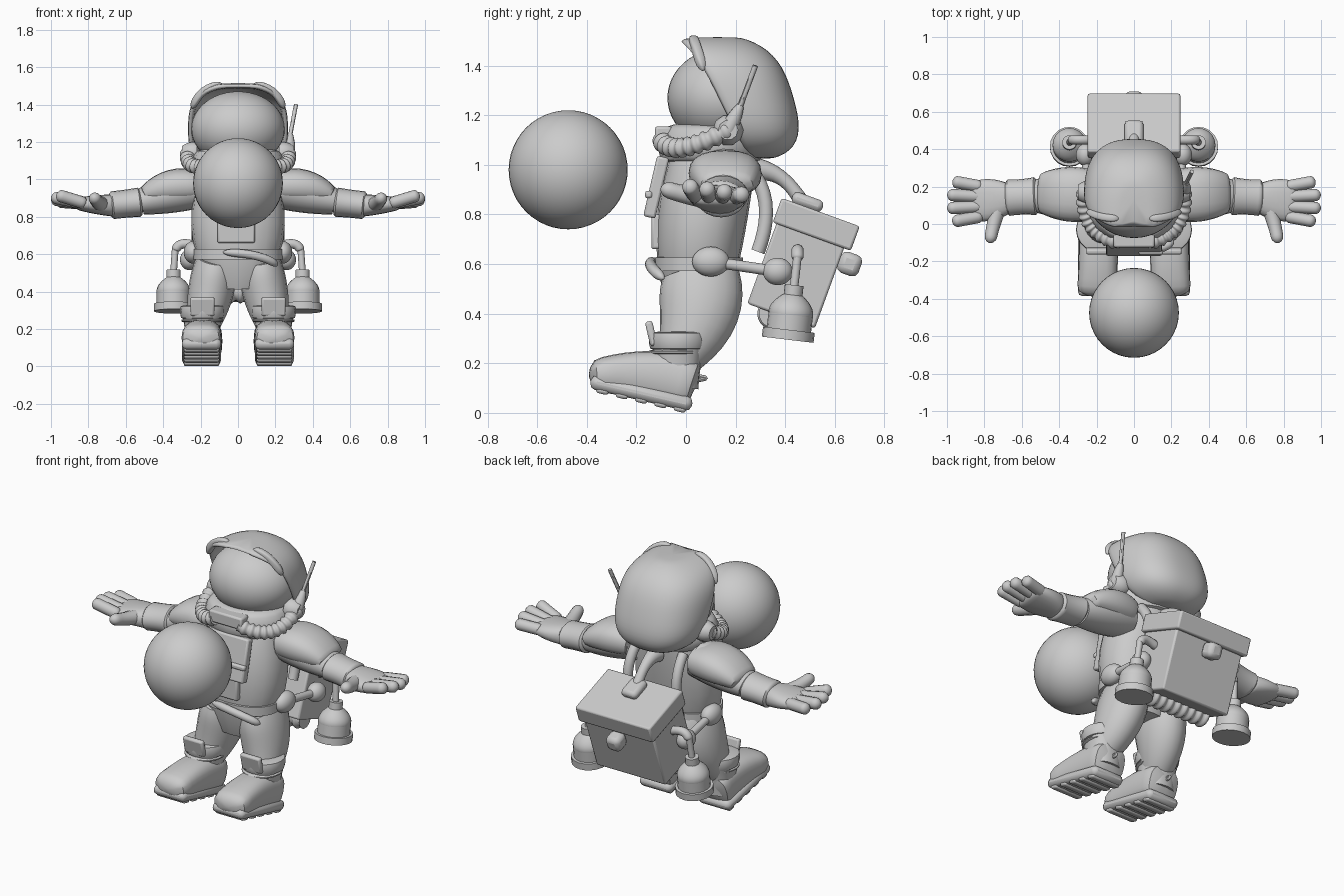
import bpy, bmesh, math
from mathutils import Vector, Matrix

if "Cube" in bpy.data.objects:
    bpy.data.objects.remove(bpy.data.objects["Cube"])

grey = bpy.data.materials.new("plain grey")
grey.use_nodes = True
colour = (0.6, 0.6, 0.6, 1)
grey.diffuse_color = colour
grey.node_tree.nodes["Principled BSDF"].inputs["Base Color"].default_value = colour

X, Y, Z = Vector((1, 0, 0)), Vector((0, 1, 0)), Vector((0, 0, 1))


def finish(name, bm, mirror=False, bevel=None, thickness=None):
    """Turn a bmesh into a smooth shaded object with its modifiers."""
    bmesh.ops.recalc_face_normals(bm, faces=bm.faces)
    mesh = bpy.data.meshes.new(name)
    bm.to_mesh(mesh)
    bm.free()
    mesh.materials.append(grey)
    part = bpy.data.objects.new(name, mesh)
    bpy.context.collection.objects.link(part)
    bpy.ops.object.select_all(action="DESELECT")
    part.select_set(True)
    bpy.context.view_layer.objects.active = part
    bpy.ops.object.shade_smooth_by_angle(angle=math.radians(45))
    if thickness:
        solidify = part.modifiers.new("thickness", "SOLIDIFY")
        solidify.thickness, solidify.offset = thickness, -1
        part.modifiers.new("smooth", "SUBSURF")
    if bevel:
        rounding = part.modifiers.new("rounding", "BEVEL")
        rounding.width, rounding.segments = bevel, 2
    if mirror:
        part.modifiers.new("mirror", "MIRROR")


def through(values, t):
    """Quadratic curve passing through a start, a middle and an end value."""
    start, middle, end = values
    return (start * (1 - t) * (1 - 2 * t) + middle * 4 * t * (1 - t) + end * t * (2 * t - 1))


def rounded(value, power):
    """Squarer sine or cosine value for superellipse outlines."""
    return math.copysign(abs(value) ** (2 / power), value)


def sweep(name, path, width, depth=None, up=Y, cap=None, power=2, ridges=0, sides=20, mirror=False):
    """Loft rounded rings along a path of two or three points."""
    path = [Vector(p) for p in path]
    if len(path) == 2:
        path.insert(1, (path[0] + path[1]) / 2)
    depth = depth or width
    width, depth = [w if isinstance(w, tuple) else (w, w, w) for w in (width, depth)]
    steps = ridges * 6 or 14
    bm = bmesh.new()
    rings = []
    for i in range(steps + 1):
        t = i / steps if ridges else (1 - math.cos(math.pi * i / steps)) / 2
        centre = through(path, t)
        tangent = through(path, t + 0.01) - through(path, t - 0.01)
        side = up.cross(tangent).normalized()
        other = tangent.cross(side).normalized()
        swell = 1 + 0.14 * math.sin(math.tau * ridges * t)
        if cap:
            inset = 1 - min(1, min(t, 1 - t) / cap)
            swell *= max(0.15, math.sqrt(1 - inset ** 2))
        ring = []
        for k in range(sides):
            angle = math.tau * k / sides
            across = side * rounded(math.cos(angle), power) * through(width, t)
            along = other * rounded(math.sin(angle), power) * through(depth, t)
            ring.append(bm.verts.new(centre + (across + along) * swell))
        rings.append(ring)
    for low, high in zip(rings, rings[1:]):
        for k in range(sides):
            bm.faces.new((low[k], low[k - 1], high[k - 1], high[k]))
    bm.faces.new(rings[0])
    bm.faces.new(rings[-1])
    finish(name, bm, mirror)


def ball(name, centre, radii, mirror=False):
    bm = bmesh.new()
    place = Matrix.Translation(centre) @ Matrix.Diagonal((*radii, 1))
    bmesh.ops.create_uvsphere(bm, u_segments=40, v_segments=24, radius=1, matrix=place)
    finish(name, bm, mirror)


def box(name, centre, size, tilt=0, bevel=0.01, mirror=False):
    bm = bmesh.new()
    place = (Matrix.Translation(centre) @ Matrix.Rotation(math.radians(tilt), 4, "X")
             @ Matrix.Diagonal((*size, 1)))
    bmesh.ops.create_cube(bm, size=1, matrix=place)
    finish(name, bm, mirror, bevel=bevel)


def helmet_shell(rows=12, columns=20):
    """Boxy egg-shaped shell whose open front edge sweeps forward to a peak at the crown."""
    bm = bmesh.new()
    grid = []
    for i in range(rows + 1):
        u = 0.98 * math.sin(math.pi * (i / rows - 0.5))
        girth = (1 - abs(u) ** 3) ** 0.4
        front = 0.13 - 0.12 * u - 0.04 * max(0, u) ** 4
        back = 0.2 + 0.235 * girth - 0.07 * u
        row = []
        for k in range(columns + 1):
            angle = math.pi * k / columns
            x = 0.27 * girth * rounded(math.cos(angle), 2.5)
            y = front + (back - front) * rounded(math.sin(angle), 2.6)
            row.append(bm.verts.new((x, y, 1.27 + u / 4)))
        grid.append(row)
    for low, high in zip(grid, grid[1:]):
        for k in range(columns):
            bm.faces.new((low[k], low[k + 1], high[k + 1], high[k]))
    bm.faces.new(grid[0])
    bm.faces.new(grid[-1])
    finish("helmet_shell", bm, thickness=0.03)


# Floating ball
ball("floating_ball", (0, -0.475, 0.98), (0.24, 0.24, 0.24))

# Helmet with visor and raised brim
ball("visor", (0, 0.15, 1.27), (0.25, 0.225, 0.2))
helmet_shell()
sweep("brim_ridge", [(0.08, 0.03, 1.505), (0.18, 0.04, 1.475), (0.245, 0.07, 1.38)],
      width=0.02, up=Z, cap=0.2, power=3, mirror=True)

# Ear units, breathing hoses, chin block and antenna
ear = Vector((0.27, 0.17, 1.14))
sweep("ear_unit", [ear - X * 0.05, ear + X * 0.03], width=(0.06, 0.06, 0.04), up=Z, sides=10, mirror=True)
sweep("breathing_hose", [ear, (0.23, -0.01, 1.07), (0.08, -0.1, 1.1)],
      width=0.036, up=Z, ridges=10, mirror=True)
box("chin_block", (0, -0.09, 1.12), (0.22, 0.07, 0.07))
antenna_joint = ear + Vector((0.01, 0.05, 0.1))
sweep("antenna_base", [ear, antenna_joint], width=(0.035, 0.03, 0.015), sides=10)
sweep("antenna_rod", [antenna_joint, (0.31, 0.28, 1.4)], width=0.011, sides=8)

# Torso with collar, chest flap and pocket panel
sweep("torso", [(0, 0.05, 0.42), (0, 0.06, 0.75), (0, 0.13, 1.1)],
      width=(0.14, 0.25, 0.17), depth=(0.12, 0.18, 0.16), power=2.3)
sweep("collar", [(0, 0.1, 1), (0, 0.1, 1.17)], width=(0.21, 0.25, 0.2), depth=(0.19, 0.21, 0.17), cap=0.1)
box("chest_flap", (0, -0.12, 0.91), (0.3, 0.05, 0.25), tilt=-13)
box("chest_tool", (0.09, -0.15, 0.88), (0.13, 0.03, 0.03))
box("pocket_panel", (-0.01, -0.12, 0.73), (0.2, 0.04, 0.14))

# Belt, sash, pouches and side straps
waist = Vector((0, 0.05, 0.6))
sweep("belt", [waist - Z * 0.03, waist + Z * 0.03], width=0.24, depth=0.18, cap=0.05, power=2.3)
sweep("belt_sash", [(-0.08, -0.13, 0.61), (0.1, -0.14, 0.59), (0.21, -0.09, 0.54)],
      width=0.022, up=Z, cap=0.2)
pouch = Vector((0.24, 0.1, 0.61))
knob = Vector((0.26, 0.37, 0.57))
ball("belt_pouch", pouch, (0.05, 0.075, 0.06), mirror=True)
sweep("side_strap", [pouch, knob], width=0.022, up=Z, mirror=True)
ball("strap_knob", knob, (0.05, 0.06, 0.055), mirror=True)

# Legs
ankle = Vector((0.19, -0.04, 0.2))
sweep("leg", [(0.115, 0.05, 0.58), (0.145, 0.05, 0.4), ankle],
      width=(0.105, 0.122, 0.08), depth=(0.15, 0.16, 0.08), mirror=True)

# Boots: shaft with flared cuff, tilted foot, sole and treads
boot_tilt = -13
cuff = ankle + Vector((0, 0.01, 0.09))
sweep("boot_shaft", [ankle - Z * 0.1, cuff], width=(0.09, 0.095, 0.11), power=2.4, mirror=True)
sweep("boot_cuff", [cuff - Z * 0.04, cuff + Z * 0.04], width=(0.11, 0.12, 0.115), cap=0.1, mirror=True)
sweep("boot_strap", [ankle + Z * 0.03, ankle + Z * 0.06], width=0.113, cap=0.4, mirror=True)
box("boot_tongue", cuff + Vector((0, -0.11, 0.03)), (0.13, 0.03, 0.1), tilt=-boot_tilt, mirror=True)
sweep("boot_foot", [(0.19, 0.04, 0.11), (0.19, -0.15, 0.15), (0.2, -0.39, 0.15)],
      width=0.105, depth=(0.1, 0.1, 0.06), up=Z, cap=0.08, power=2.8, mirror=True)
sole = Vector((0.195, -0.18, 0.08))
box("boot_sole", sole, (0.21, 0.42, 0.06), tilt=boot_tilt, bevel=0.025, mirror=True)
along_sole = Matrix.Rotation(math.radians(boot_tilt), 3, "X") @ Y
for i in range(-2, 3):
    box("sole_tread", sole - Z * 0.025 + along_sole * i * 0.08, (0.19, 0.05, 0.03),
        tilt=boot_tilt, mirror=True)
heel = ankle + Vector((0, 0.07, -0.06))
sweep("heel_loop", [heel + Z * 0.01, heel + Y * 0.05, heel - Z * 0.01], width=0.008, up=X, sides=8, mirror=True)

# Arms, shoulder pads and gauntlets
shoulder = Vector((0.2, 0.15, 0.96))
elbow = Vector((0.52, 0.15, 0.88))
wrist = Vector((0.67, 0.14, 0.86))
sweep("upper_arm", [shoulder, elbow], width=(0.12, 0.12, 0.09), depth=(0.11, 0.1, 0.07), up=Z, mirror=True)
sweep("shoulder_pad", [shoulder, (0.36, 0.16, 0.96), (0.51, 0.165, 0.91)],
      width=(0.13, 0.145, 0.1), depth=(0.08, 0.09, 0.04), up=Z, cap=0.06, power=2.4, mirror=True)
sweep("gauntlet", [elbow - X * 0.01, wrist + X * 0.02], width=(0.105, 0.095, 0.1),
      depth=(0.08, 0.075, 0.075), up=Z, cap=0.1, mirror=True)

# Gloves: palm, fingers and thumb
knuckles = wrist + Vector((0.2, -0.02, 0.01))
sweep("palm", [wrist - X * 0.02, knuckles], width=(0.07, 0.11, 0.1), depth=(0.06, 0.05, 0.03),
      up=Z, cap=0.1, power=2.4, mirror=True)
for i in range(4):
    spread = i - 1.5
    base = knuckles + Vector((-0.06, spread * 0.052, 0))
    tip = knuckles + Vector((0.132 - spread ** 2 * 0.014, spread * 0.072, 0.03 - spread * 0.012))
    sweep("finger", [base, tip], width=0.033, up=Z, cap=0.15, sides=12, mirror=True)
sweep("thumb", [wrist + X * 0.04, (0.75, 0, 0.88), (0.77, -0.1, 0.91)],
      width=(0.05, 0.037, 0.033), up=Z, cap=0.2, sides=12, mirror=True)

# Backpack leaning away from the back
lean = -20
box("pack_body", (0, 0.445, 0.56), (0.46, 0.29, 0.36), tilt=lean)
box("pack_lid", (0, 0.525, 0.76), (0.495, 0.335, 0.105), tilt=lean)
box("pack_latch", (0, 0.66, 0.6), (0.09, 0.09, 0.09), tilt=lean, bevel=0.025)
box("lid_clasp", (0, 0.49, 0.85), (0.1, 0.13, 0.05), tilt=lean, bevel=0.02)
sweep("pack_handle", [(0, 0.46, 0.86), (0, 0.38, 0.95), (0, 0.28, 0.98)], width=(0.03, 0.03, 0.05), up=X)
sweep("shoulder_strap", [(0.15, 0.24, 1), (0.16, 0.32, 0.85), (0.16, 0.29, 0.65)],
      width=0.028, up=X, mirror=True)
sweep("rolled_mat", [(-0.2, 0.35, 0.4), (0.2, 0.35, 0.4)], width=0.056, up=Z, ridges=8)

# Hanging bell lanterns: rim, straight wall, domed top and neck
foot = Vector((0.345, 0.41, 0.295))
axis = Vector((0, 0.12, 1))
layers = {"rim": (0, 0.04, 0.105), "wall": (0.04, 0.1, 0.09),
          "dome": (0.1, 0.18, (0.09, 0.08, 0.04)), "neck": (0.18, 0.22, 0.038)}
for layer, (bottom, top, radius) in layers.items():
    sweep("lantern_" + layer, [foot + axis * bottom, foot + axis * top], width=radius, mirror=True)
hook = foot + Vector((-0.01, 0.04, 0.34))
sweep("lantern_stem", [foot + axis * 0.2, hook], width=0.018, sides=10, mirror=True)
sweep("lantern_arm", [hook - Z * 0.02, hook + Vector((-0.04, 0, 0.02)), hook - X * 0.13],
      width=0.025, cap=0.1, sides=10, mirror=True)
